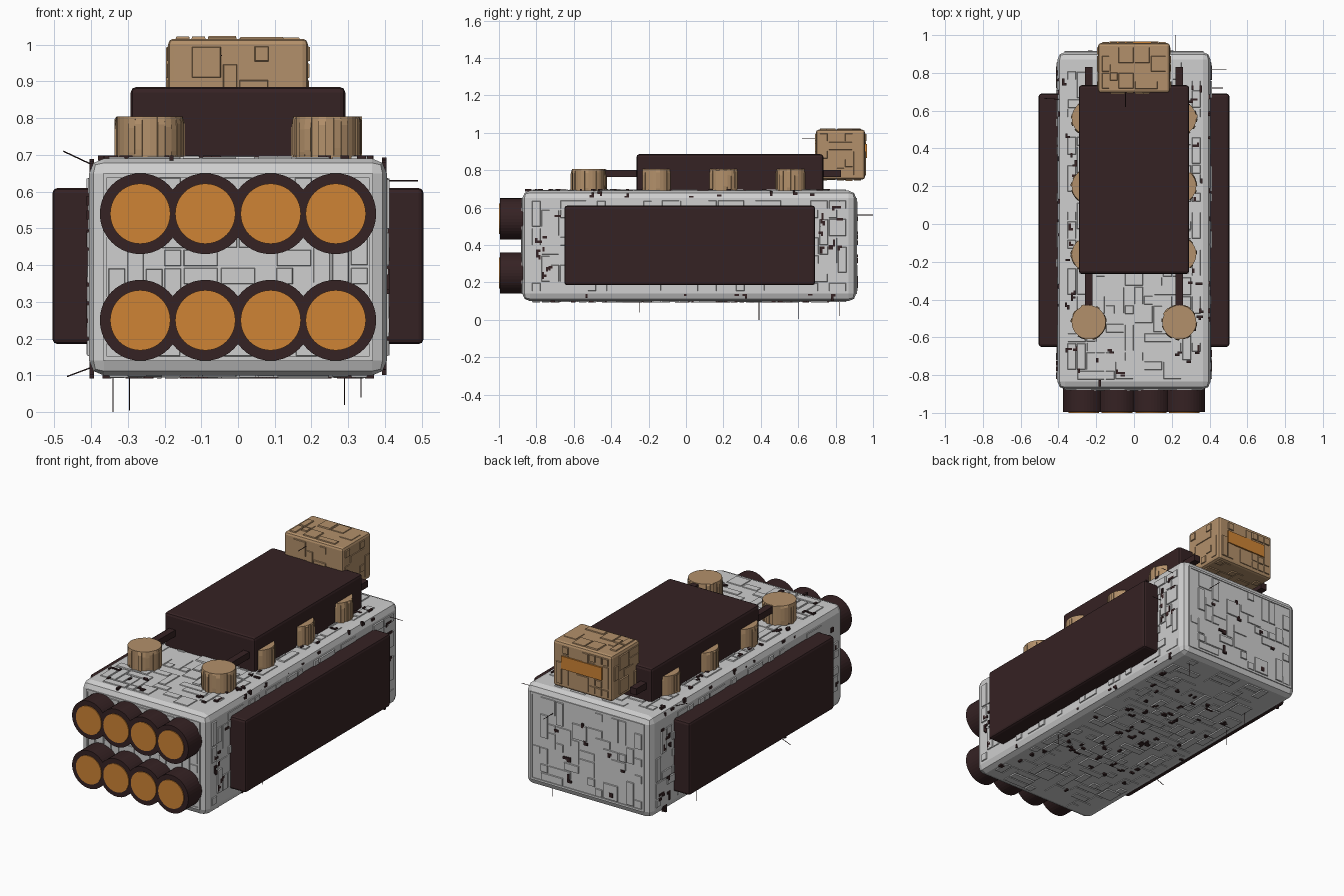
import bpy, bmesh, math, random
from mathutils import Vector, Matrix

random.seed(7)
if "Cube" in bpy.data.objects:
    bpy.data.objects.remove(bpy.data.objects["Cube"])


def material(name, rgb):
    m = bpy.data.materials.new(name)
    m.use_nodes = True
    m.diffuse_color = (*rgb, 1)
    m.node_tree.nodes["Principled BSDF"].inputs["Base Color"].default_value = (*rgb, 1)
    return m


GREY = material("pale_grey", (0.62, 0.62, 0.62))
DARK = material("dark_maroon", (0.036, 0.016, 0.017))
TAN = material("tan", (0.45, 0.28, 0.145))
ORANGE = material("glow_orange", (0.62, 0.23, 0.035))

X, Y, Z = Vector((1, 0, 0)), Vector((0, 1, 0)), Vector((0, 0, 1))


def finish(name, bm, mat):
    mesh = bpy.data.meshes.new(name)
    bmesh.ops.recalc_face_normals(bm, faces=bm.faces)
    bm.to_mesh(mesh)
    bm.free()
    mesh.materials.append(mat)
    ob = bpy.data.objects.new(name, mesh)
    bpy.context.collection.objects.link(ob)
    return ob


def add_box(bm, centre, size):
    m = Matrix.Translation(centre) @ Matrix.Diagonal((*size, 1))
    return bmesh.ops.create_cube(bm, size=1, matrix=m)["verts"]


def block(name, lo, hi, mat, bevel=0.0, segments=2):
    """Bevelled box between two corners."""
    lo, hi = Vector(lo), Vector(hi)
    bm = bmesh.new()
    add_box(bm, (lo + hi) / 2, hi - lo)
    if bevel:
        bmesh.ops.bevel(bm, geom=bm.edges[:], offset=bevel, segments=segments,
                        profile=0.5, affect='EDGES')
    return finish(name, bm, mat)


def add_cylinder(bm, centre, radius, depth, axis, sides):
    rot = axis.to_track_quat('Z', 'Y').to_matrix().to_4x4()
    bmesh.ops.create_cone(bm, cap_ends=True, segments=sides, radius1=radius,
                          radius2=radius, depth=depth,
                          matrix=Matrix.Translation(centre) @ rot)


def box_sides(lo, hi):
    """Centre, two in-plane axes and half sizes of each side of a box."""
    lo, hi = Vector(lo), Vector(hi)
    c, h = (lo + hi) / 2, (hi - lo) / 2
    for n, u, v in ((X, Y, Z), (Y, Z, X), (Z, X, Y)):
        for s in (1, -1):
            yield (c + n * s * h.dot(n), u, v, h.dot(u), h.dot(v), n * s)


def plates(name, lo, hi, margin, cell, amount, mat):
    """Raised, chamfered panels of random sizes on every side of a box."""
    bm = bmesh.new()
    for c, u, v, hu, hv, n in box_sides(lo, hi):
        wu, wv = 2 * (hu - margin), 2 * (hv - margin)
        nu, nv = max(2, round(wu / cell)), max(2, round(wv / cell))
        used = set()
        for _ in range(int(nu * nv * amount)):
            a, b = random.choice(((1, 1), (2, 1), (1, 2), (3, 1), (1, 3), (2, 2)))
            i, j = random.randrange(nu), random.randrange(nv)
            cells = {(i + p, j + q) for p in range(a) for q in range(b)}
            if i + a > nu or j + b > nv or cells & used:
                continue
            used |= cells
            mid = c + u * ((i + a / 2) / nu - 0.5) * wu + v * ((j + b / 2) / nv - 0.5) * wv
            su, sv = a * wu / nu * 0.47, b * wv / nv * 0.47
            rise = random.uniform(0.003, 0.007)
            rings = []
            for inset, up in ((0, -0.004), (0.003, rise)):
                rings.append([bm.verts.new(mid + u * p * (su - inset) + v * q * (sv - inset) + n * up)
                              for p, q in ((-1, -1), (1, -1), (1, 1), (-1, 1))])
            bm.faces.new(rings[1])
            for k in range(4):
                l = (k + 1) % 4
                bm.faces.new((rings[0][k], rings[0][l], rings[1][l], rings[1][k]))
    return finish(name, bm, mat)


def studs(bm, c, u, v, n, hu, hv, count, unit=0.012):
    """Little stepped clusters of cubes scattered on a surface."""
    for _ in range(count):
        p = c + u * random.uniform(-hu, hu) + v * random.uniform(-hv, hv)
        for _ in range(random.randint(2, 5)):
            add_box(bm, p, (unit, unit, unit * 1.1))
            p = p + random.choice((u, -u, v, -v)) * unit


# Hull
HULL_LO, HULL_HI = (-0.405, -0.875, 0.10), (0.405, 0.91, 0.69)
block("hull", HULL_LO, HULL_HI, GREY, 0.04)
plates("hull_panels", HULL_LO, HULL_HI, 0.05, 0.05, 0.75, GREY)

# Raised trim running around the rims of the front and rear ends
for end, y in (("front", -0.875), ("rear", 0.91)):
    bm = bmesh.new()
    for s in (-1, 1):
        add_box(bm, (s * 0.362, y, 0.395), (0.012, 0.01, 0.51))
        add_box(bm, (0, y, 0.395 + s * 0.25), (0.72, 0.01, 0.012))
    finish(end + "_rim", bm, GREY)

# Side armour
for side, s in (("left", 1), ("right", -1)):
    xs = sorted((s * 0.36, s * 0.505))
    block(side + "_armour", (xs[0], -0.65, 0.185), (xs[1], 0.69, 0.61), DARK, 0.014)

# Upper deck and bridge
block("upper_deck", (-0.292, -0.265, 0.66), (0.292, 0.735, 0.885), DARK, 0.015)
BRIDGE_LO, BRIDGE_HI = (-0.19, 0.695, 0.75), (0.19, 0.957, 1.016)
block("bridge", BRIDGE_LO, BRIDGE_HI, TAN, 0.014)
plates("bridge_panels", BRIDGE_LO, BRIDGE_HI, 0.018, 0.045, 0.8, TAN)
block("bridge_window", (-0.13, 0.958, 0.865), (0.13, 0.967, 0.94), ORANGE)

# Engines
for row, z in (("upper", 0.54), ("lower", 0.25)):
    nozzles, glow = bmesh.new(), bmesh.new()
    for x in (-0.266, -0.089, 0.089, 0.266):
        add_cylinder(nozzles, Vector((x, -0.915, z)), 0.11, 0.16, Y, 40)
        add_cylinder(glow, Vector((x, -0.9965, z)), 0.082, 0.007, Y, 40)
    finish(row + "_engine_nozzles", nozzles, DARK)
    finish(row + "_engine_glow", glow, ORANGE)

# Gun turrets with barrels
for side, s in (("left", 1), ("right", -1)):
    for k, y in enumerate((-0.52, -0.16, 0.2, 0.56)):
        bm = bmesh.new()
        add_cylinder(bm, Vector((s * 0.24, y, 0.74)), 0.09, 0.13, Z, 28)
        walls = [f for f in bm.faces if abs(f.normal.z) < 0.5]
        raised = random.sample(walls, 16)
        for f in bmesh.ops.extrude_discrete_faces(bm, faces=raised)["faces"]:
            low, up = random.uniform(0.68, 0.72), random.uniform(0.765, 0.805)
            out = f.normal * random.uniform(0.003, 0.007)
            for vert in f.verts:
                vert.co.z = max(low, min(up, vert.co.z))
                vert.co += out
        finish(f"{side}_turret_{k + 1}", bm, TAN)
        block(f"{side}_barrel_{k + 1}", (s * 0.24 - 0.02, y, 0.762),
              (s * 0.24 + 0.02, y + 0.27, 0.8), DARK)

# Scattered surface machinery
bm = bmesh.new()
studs(bm, Vector((0, 0.1, 0.098)), X, Y, -Z, 0.3, 0.6, 50)
studs(bm, Vector((0, -0.1, 0.098)), X, Y, -Z, 0.37, 0.75, 20)
studs(bm, Vector((0, -0.75, 0.692)), X, Y, Z, 0.35, 0.1, 8)
studs(bm, Vector((0, 0.913, 0.35)), X, Z, Y, 0.33, 0.2, 9)
for s in (-1, 1):
    studs(bm, Vector((s * 0.33, 0.0, 0.692)), X, Y, Z, 0.035, 0.8, 14)
    studs(bm, Vector((s * 0.398, 0.1, 0.655)), Y, Z, X, 0.7, 0.02, 10)
    studs(bm, Vector((s * 0.398, 0.1, 0.14)), Y, Z, X, 0.7, 0.02, 8)
    for y in (-0.75, 0.78):
        studs(bm, Vector((s * 0.406, y, 0.38)), Y, Z, X, 0.06, 0.22, 9)
finish("surface_machinery", bm, DARK)

# Antennas
bm = bmesh.new()
for start, end in (
    ((-0.34, 0.39, 0.11), (-0.34, 0.39, 0)),
    ((-0.295, 0.6, 0.11), (-0.295, 0.6, 0.005)),
    ((0.29, 0.82, 0.11), (0.29, 0.82, 0.02)),
    ((0.335, -0.25, 0.11), (0.335, -0.25, 0.04)),
    ((0.4, 0.82, 0.63), (0.49, 0.82, 0.63)),
    ((0.4, 0.72, 0.5), (0.47, 0.72, 0.5)),
    ((-0.39, 0.66, 0.67), (-0.475, 0.665, 0.71)),
    ((-0.39, -0.3, 0.125), (-0.465, -0.3, 0.097)),
    ((0.22, 0.9, 0.56), (0.22, 1.0, 0.56)),
    ((-0.045, 0.71, 0.97), (-0.045, 0.62, 0.97)),
):
    a, b = Vector(start), Vector(end)
    add_cylinder(bm, (a + b) / 2, 0.0018, (b - a).length, b - a, 6)
finish("antennas", bm, DARK)
